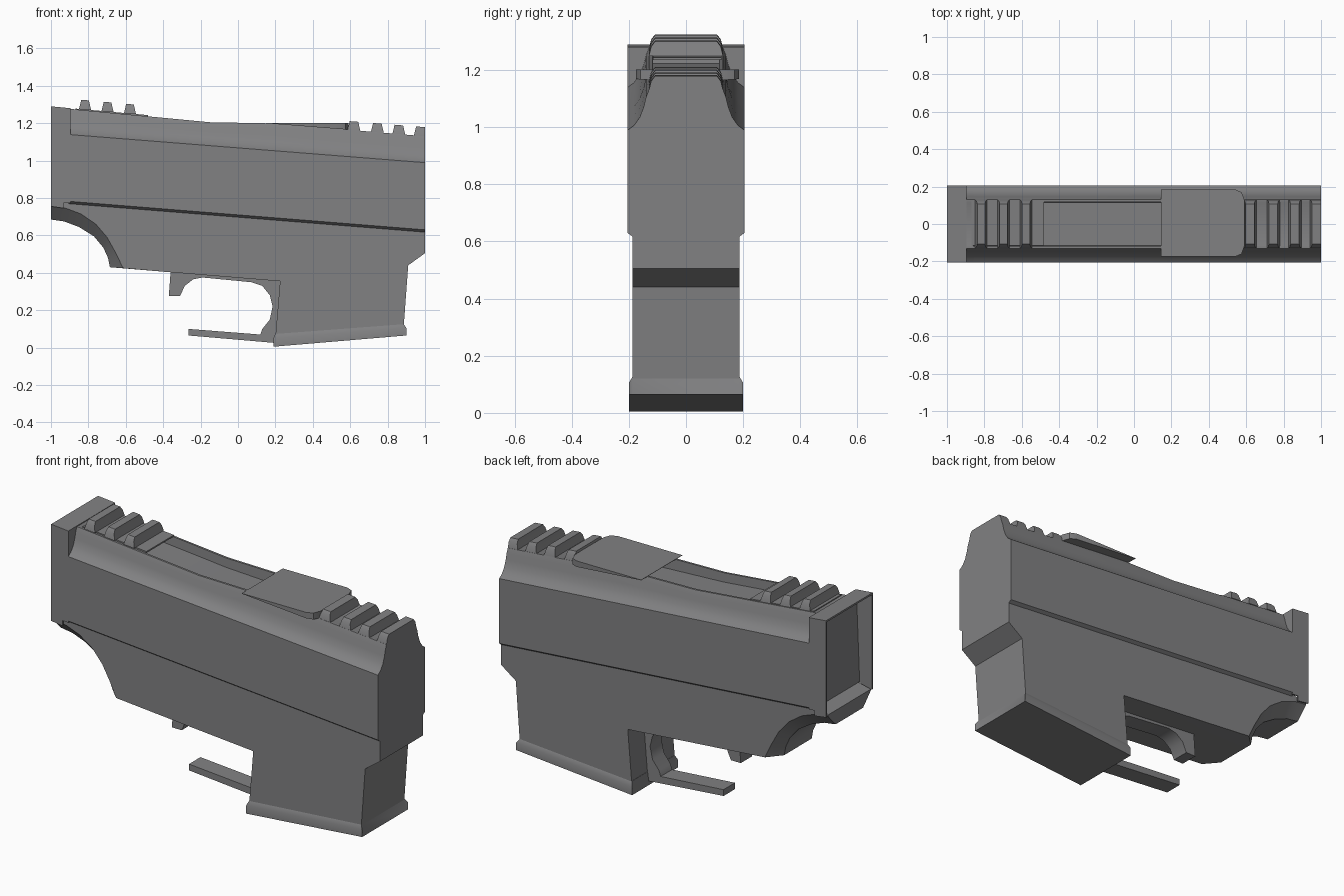
import bpy
import bmesh
import math

if "Cube" in bpy.data.objects:
    bpy.data.objects.remove(bpy.data.objects["Cube"], do_unlink=True)

grey = bpy.data.materials.new("dark grey")
grey.use_nodes = True
colour = (0.22, 0.22, 0.225, 1)
grey.diffuse_color = colour
grey.node_tree.nodes["Principled BSDF"].inputs["Base Color"].default_value = colour


def loft(name, rings, angle=30):
    """Skin a row of matching closed rings and cap both ends."""
    bm = bmesh.new()
    rows = [[bm.verts.new(p) for p in ring] for ring in rings]
    n = len(rows[0])
    for a, b in zip(rows, rows[1:]):
        for i in range(n):
            j = (i + 1) % n
            bm.faces.new((a[i], a[j], b[j], b[i]))
    bm.faces.new(rows[0])
    bm.faces.new(rows[-1])
    bmesh.ops.recalc_face_normals(bm, faces=bm.faces)
    mesh = bpy.data.meshes.new(name)
    bm.to_mesh(mesh)
    bm.free()
    mesh.materials.append(grey)
    obj = bpy.data.objects.new(name, mesh)
    bpy.context.collection.objects.link(obj)
    bpy.ops.object.select_all(action="DESELECT")
    obj.select_set(True)
    bpy.context.view_layer.objects.active = obj
    bpy.ops.object.shade_smooth_by_angle(angle=math.radians(angle))
    return obj


def at_y(profile, y):
    return [(x, y, z) for x, z in profile]


def slab(name, profile, y0, y1):
    return loft(name, [at_y(profile, y0), at_y(profile, y1)])


# Upper body: concave shoulders and a trough in the top
SHOULDER = [(0.205, 0), (0.182, 0.12), (0.162, 0.32), (0.148, 0.58), (0.14, 0.82), (0.13, 1)]


def upper_ring(x, top, depth):
    base = 0.695 - 0.08 * x
    side = 1.068 - 0.079 * x
    half = [(0.185, base), (0.205, base + 0.015)]
    half += [(y, side + f * (top - side)) for y, f in SHOULDER]
    half += [(0.118, top), (0.115, top - depth)]
    return [(x, y, z) for y, z in half] + [(x, -y, z) for y, z in reversed(half)]


stations = [(-0.905, 1.277, 0.001), (-0.86, 1.273, 0.001), (-0.855, 1.272, 0.05),
            (-0.15, 1.205, 0.05), (0.18, 1.199, 0.06), (0.595, 1.165, 0.05),
            (0.6, 1.164, 0.001), (1, 1.13, 0.001)]
loft("upper_body", [upper_ring(*s) for s in stations])

# Rear block: an open-backed thin frame
frame_side = [(-1, 1.29), (-1, 0.755), (-0.93, 0.745), (-0.93, 0.775), (-0.895, 0.772), (-0.895, 1.28)]
for side, name in ((1, "left"), (-1, "right")):
    slab("rear_frame_" + name, frame_side, side * 0.205, side * 0.197)
slab("rear_frame_top", [(-1, 1.29), (-0.895, 1.28), (-0.895, 1.27), (-1, 1.28)], -0.204, 0.204)
slab("rear_frame_panel", [(-0.905, 1.28), (-0.895, 1.28), (-0.895, 0.78), (-0.925, 0.78)], -0.204, 0.204)

# Lower body with magazine well and a chamfered arc behind
shell = [(-0.36, 0.403), (0.225, 0.355), (0.2, 0.06), (0.885, 0.1), (0.91, 0.44),
         (1, 0.505), (1, 0.64), (-0.9, 0.785), (-1, 0.762)]
outer_arc = [(-1, 0.755), (-0.92, 0.745), (-0.84, 0.715), (-0.76, 0.66),
             (-0.7, 0.59), (-0.65, 0.5), (-0.615, 0.425)]
inner_arc = [(-1, 0.685), (-0.93, 0.675), (-0.85, 0.645), (-0.77, 0.595),
             (-0.72, 0.535), (-0.695, 0.48), (-0.685, 0.43)]
loft("lower_body", [at_y(outer_arc + shell, -0.188), at_y(inner_arc + shell, -0.12),
                    at_y(inner_arc + shell, 0.12), at_y(outer_arc + shell, 0.188)])

# Flared lip at the bottom of the well
lip_wide = [(0.19, 0.005), (0.19, 0.05), (0.9, 0.105), (0.9, 0.065)]
lip_tall = [(0.19, 0.005), (0.2, 0.075), (0.885, 0.127), (0.9, 0.065)]
loft("well_lip", [at_y(lip_wide, -0.2), at_y(lip_tall, -0.187),
                  at_y(lip_tall, 0.187), at_y(lip_wide, 0.2)])

# Narrow guard under the body with a rounded opening
guard = [(-0.36, 0.41), (-0.37, 0.275), (-0.31, 0.275), (-0.285, 0.33), (-0.24, 0.365),
         (-0.19, 0.375), (0.07, 0.35), (0.13, 0.33), (0.17, 0.28), (0.185, 0.22),
         (0.17, 0.15), (0.13, 0.1), (0.12, 0.07), (-0.265, 0.1), (-0.265, 0.065),
         (0.2, 0.025), (0.23, 0.37)]
slab("guard", guard, -0.05, 0.05)

# Wedge-shaped cover plate with rounded front corners
plan = [(0.145, -0.175), (0.54, -0.175), (0.575, -0.16), (0.59, -0.12),
        (0.59, 0.13), (0.575, 0.17), (0.54, 0.185), (0.145, 0.185)]
loft("cover_plate", [[(x, y, 1.202) for x, y in plan],
                     [(x, y, 1.2 - 0.078 * (x - 0.145)) for x, y in plan]])


# Rail teeth
def tooth(name, x0, x1, z, slope, height=0.045):
    rings = []
    for inset, lift, half in ((0, -0.005, 0.13), (0.008, height * 0.6, 0.122), (0.012, height, 0.108)):
        a, b = x0 + inset, x1 - inset * (x1 < 0.99)
        za, zb = z + lift, z + lift - slope * (b - a)
        rings.append([(a, -half, za), (b, -half, zb), (b, half, zb), (a, half, za)])
    loft(name, rings)


for i, x in enumerate((0.585, 0.71, 0.825, 0.94)):
    tooth(f"front_tooth_{i + 1}", x, min(x + 0.07, 1), 1.166 - 0.08 * (x - 0.585), 0.08)
for i, x in enumerate((-0.85, -0.73, -0.61)):
    tooth(f"rear_tooth_{i + 1}", x, x + 0.065, 1.28 - 0.09 * (x + 0.85), 0.08)

# Thin base under the rear teeth
slab("rear_rail_base", [(-0.87, 1.278), (-0.48, 1.243), (-0.48, 1.235), (-0.87, 1.26)], -0.115, 0.125)
